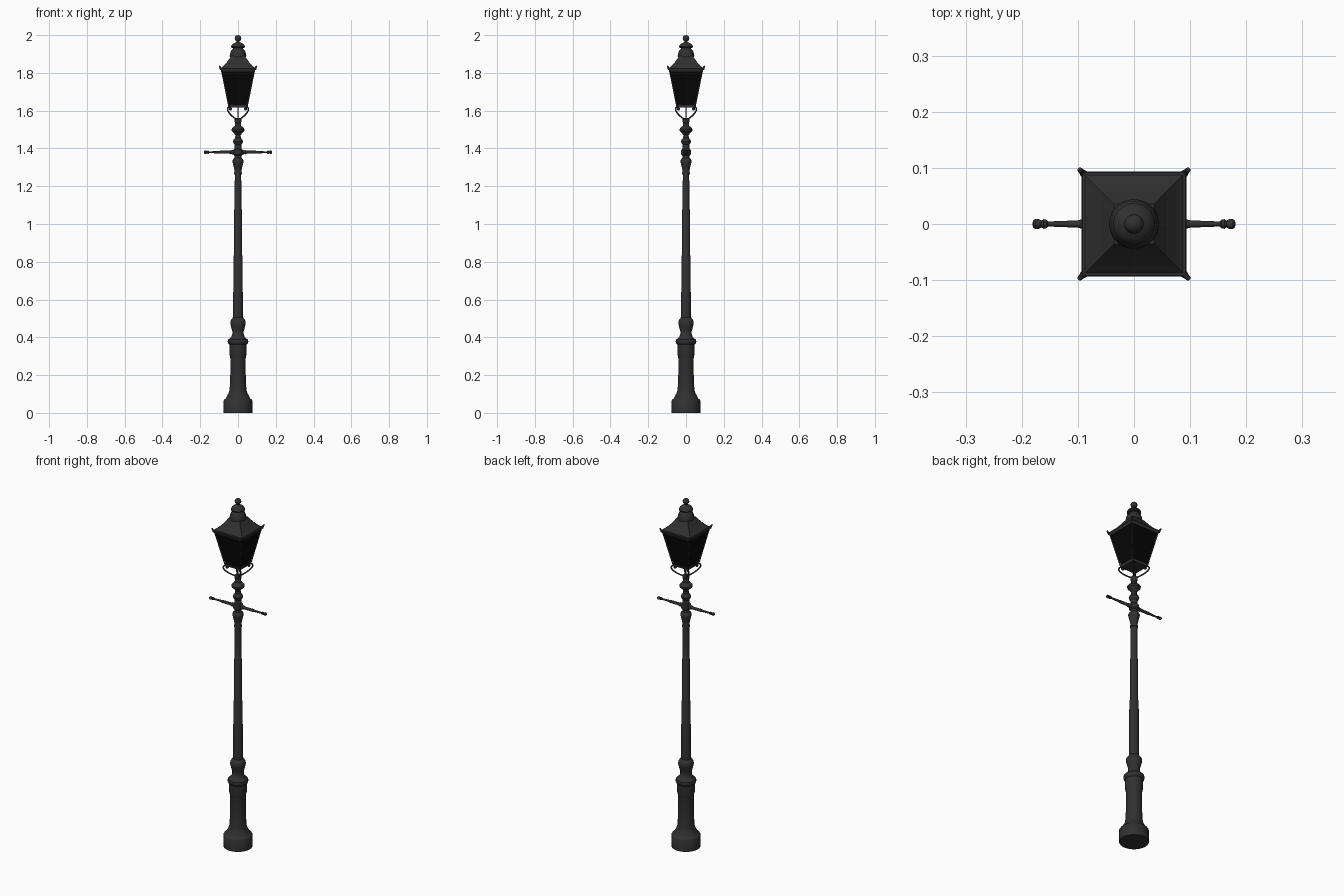
import bpy, bmesh, math
from mathutils import Matrix, Vector

cube = bpy.data.objects.get("Cube")
if cube:
    bpy.data.objects.remove(cube, do_unlink=True)


def material(name, value, roughness):
    m = bpy.data.materials.new(name)
    m.use_nodes = True
    colour = (value, value, value, 1)
    m.diffuse_color = colour
    bsdf = m.node_tree.nodes["Principled BSDF"]
    bsdf.inputs["Base Color"].default_value = colour
    bsdf.inputs["Roughness"].default_value = roughness
    return m


IRON = material("dark iron", 0.03, 0.6)
GLASS = material("black glass", 0.002, 0.5)
R2 = math.sqrt(2)


def select(ob):
    bpy.ops.object.select_all(action='DESELECT')
    ob.select_set(True)
    bpy.context.view_layer.objects.active = ob


def lathe(name, profile, mat=IRON, sides=32, matrix=Matrix(), smooth=True):
    """Revolve (radius, height) points about z; four sides give a square part."""
    bm = bmesh.new()
    turn = Matrix.Rotation(math.pi / 4, 4, 'Z') if sides == 4 else Matrix()
    scale = R2 if sides == 4 else 1
    verts = [bm.verts.new(turn @ Vector((r * scale, 0, z))) for r, z in profile]
    edges = [bm.edges.new(pair) for pair in zip(verts, verts[1:])]
    bmesh.ops.spin(bm, geom=verts + edges, cent=(0, 0, 0), axis=(0, 0, 1),
                   angle=math.tau, steps=sides, use_duplicate=False)
    bmesh.ops.remove_doubles(bm, verts=bm.verts, dist=0.0002)
    bmesh.ops.recalc_face_normals(bm, faces=bm.faces)
    bmesh.ops.transform(bm, matrix=matrix, verts=bm.verts)
    mesh = bpy.data.meshes.new(name)
    bm.to_mesh(mesh)
    bm.free()
    mesh.materials.append(mat)
    ob = bpy.data.objects.new(name, mesh)
    bpy.context.collection.objects.link(ob)
    if smooth and sides > 4:
        select(ob)
        bpy.ops.object.shade_smooth_by_angle(angle=math.radians(35))
    return ob


def tube(name, points, radius, kind='POLY', cyclic=False):
    """Round bar through the points."""
    cu = bpy.data.curves.new(name, 'CURVE')
    cu.dimensions = '3D'
    cu.bevel_depth = radius
    cu.bevel_resolution = 2
    cu.use_fill_caps = True
    cu.resolution_u = 6
    sp = cu.splines.new(kind)
    sp.points.add(len(points) - 1)
    for p, co in zip(sp.points, points):
        p.co = (*co, 1)
    if kind == 'NURBS':
        sp.order_u = 3
        sp.use_endpoint_u = True
    sp.use_cyclic_u = cyclic
    cu.materials.append(IRON)
    ob = bpy.data.objects.new(name, cu)
    bpy.context.collection.objects.link(ob)
    select(ob)
    bpy.ops.object.convert(target='MESH')
    bpy.ops.object.shade_smooth_by_angle(angle=math.radians(40))


def ball(radius, z, count=8):
    return [(radius * math.sin(math.pi * i / count), z - radius * math.cos(math.pi * i / count))
            for i in range(count + 1)]


# Pedestal: drum, waisted column and moulded cap
lathe("pedestal", [(0, 0), (.076, 0), (.076, .066), (.072, .072), (.066, .075), (.06, .086),
                   (.052, .1), (.047, .112), (.044, .13), (.041, .2), (.041, .29), (.043, .3),
                   (.046, .312), (.046, .362), (.052, .368), (.055, .378), (.052, .388),
                   (.042, .395), (.034, .405), (.03, .42), (.03, .432), (.036, .452),
                   (.041, .472), (.04, .488), (.033, .498), (.026, .506), (0, .506)])

# Shaft in three slightly stepped lengths
lathe("shaft", [(0, .5), (.026, .5), (.024, .83), (.0215, .835), (.0205, 1.075),
                (.018, 1.08), (.017, 1.27), (0, 1.27)])

# Turned collars above the shaft
lathe("neck", [(0, 1.26), (.02, 1.262), (.02, 1.272), (.018, 1.28), (.022, 1.3), (.027, 1.32),
               (.03, 1.334), (.026, 1.344), (.019, 1.35), (.019, 1.362), (.025, 1.368),
               (.027, 1.38), (.025, 1.392), (.019, 1.398), (.018, 1.42), (.024, 1.428),
               (.027, 1.438), (.022, 1.448), (.015, 1.456), (.014, 1.47), (.022, 1.482),
               (.034, 1.492), (.035, 1.502), (.026, 1.512), (.017, 1.52), (.015, 1.535),
               (.019, 1.542), (.019, 1.556), (.012, 1.562), (0, 1.562)])

# Ladder bar, one turned arm for each side
for side, sign in (("left", 1), ("right", -1)):
    lathe(side + "_ladder_bar",
          [(0, 0), (.012, .01), (.012, .028), (.01, .032), (.011, .038), (.008, .044),
           (.008, .095), (.0065, .1), (.0045, .153), (.008, .156), (.0085, .161),
           (.006, .165), (.009, .17), (.009, .176), (.006, .18), (0, .181)],
          sides=16, matrix=Matrix.Translation((0, 0, 1.38)) @
          Matrix.Rotation(sign * math.pi / 2, 4, 'Y'))

# Lantern body: glazed panes, floor and eaves
lathe("lantern_panes", [(0, 1.626), (.046, 1.626), (.085, 1.812), (0, 1.812)], GLASS, 4)
lathe("lantern_floor", [(0, 1.617), (.049, 1.617), (.051, 1.629), (0, 1.629)], sides=4)
lathe("lantern_eaves", [(0, 1.808), (.088, 1.808), (.094, 1.822), (.092, 1.827), (0, 1.827)], sides=4)
lathe("lantern_roof", [(.093, 1.822), (.076, 1.838), (.058, 1.858), (.044, 1.878),
                       (.036, 1.89), (0, 1.89)], sides=4)

# Corner posts, ears and scrolled cradle arms, repeated on each diagonal
CRADLE = [(.008, 1.553), (.03, 1.562), (.058, 1.58), (.08, 1.602), (.074, 1.62),
          (.056, 1.622), (.05, 1.608), (.058, 1.602), (.063, 1.608)]
for sx, sy, place in ((1, -1, "front_left"), (-1, -1, "front_right"),
                      (1, 1, "back_left"), (-1, 1, "back_right")):
    def out(r, z):
        return (sx * r, sy * r, z)
    tube(place + "_post", [out(.048, 1.622), out(.087, 1.815)], .0035)
    tube(place + "_cradle_arm", [out(r / R2, z) for r, z in CRADLE], .004, 'NURBS')
    ear = lathe(place + "_ear", [(0, 0), (.007, .002), (.005, .012), (.0045, .022), (0, .027)],
                sides=10)
    ear.matrix_world = (Matrix.Translation(out(.089, 1.816)) @
                        Vector((sx * .4, sy * .4, 1)).to_track_quat('Z', 'Y').to_matrix().to_4x4())
    tube(place + "_foot", [out(.045, 1.62), out(.042, 1.605)], .004)

# Central feed pipe beneath the lantern
tube("feed_pipe", [(0, 0, 1.555), (0, 0, 1.622)], .0035)

# Vented chimney, lid and ball finial
lathe("chimney", [(0, 1.884), (.043, 1.884), (.044, 1.89), (.042, 1.896), (.041, 1.906),
                  (.036, 1.918), (.028, 1.926), (.025, 1.932), (.036, 1.934), (.037, 1.939),
                  (.033, 1.948), (.024, 1.956), (.012, 1.961), (.007, 1.965), (.007, 1.97),
                  (0, 1.97)])
lathe("finial_ball", ball(.0175, 1.9825), sides=24)
